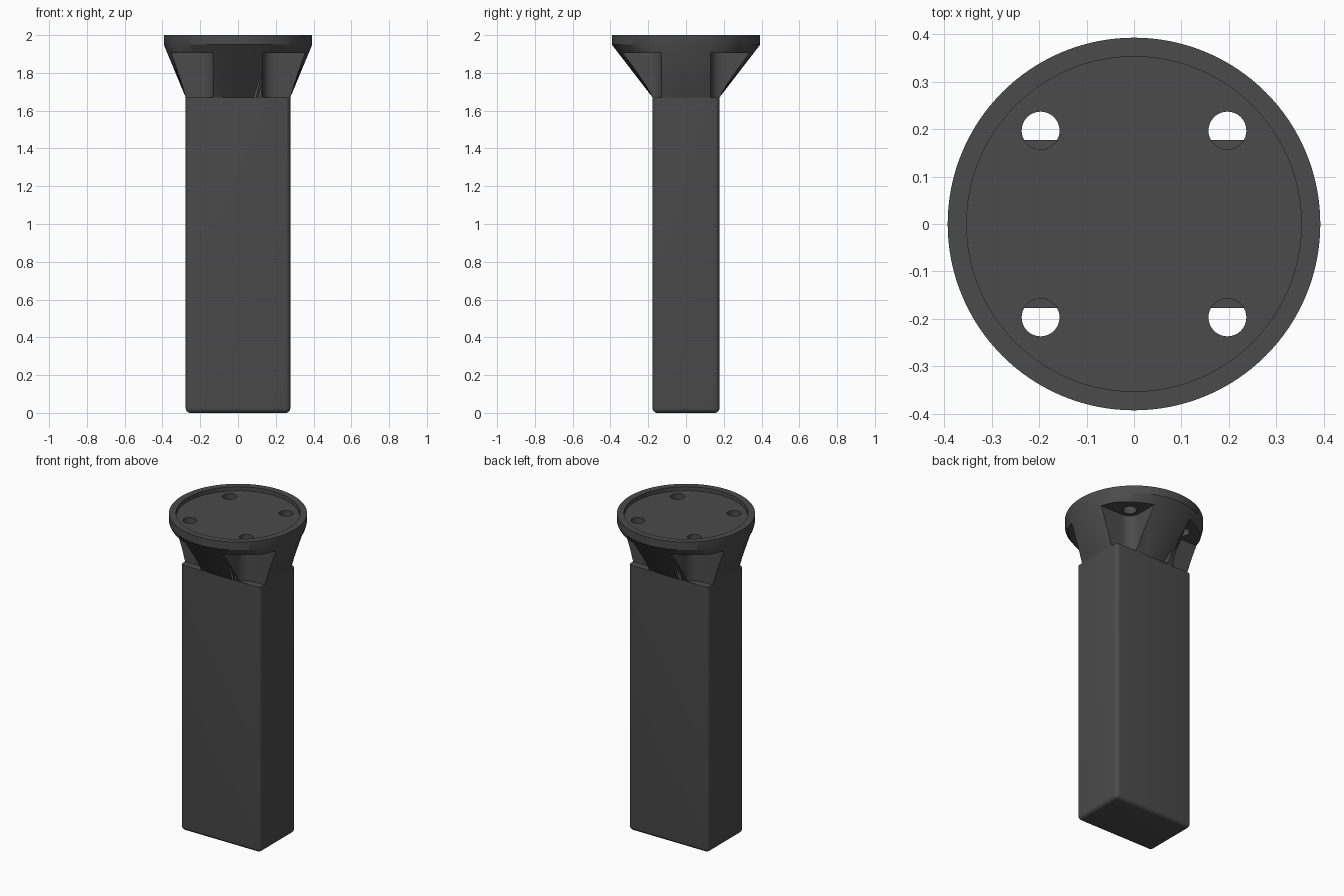
import bpy, bmesh
from math import sin, cos, pi

if "Cube" in bpy.data.objects:
    bpy.data.objects.remove(bpy.data.objects["Cube"])

HX, HY = 0.277, 0.177        # half width and depth of the post
NECK, RIM, TOP = 1.67, 1.95, 2.0
R_OUT, R_IN = 0.393, 0.353
SEG = 128

dark = bpy.data.materials.new("charcoal")
dark.diffuse_color = (0.07, 0.07, 0.07, 1)
dark.use_nodes = True
dark.node_tree.nodes["Principled BSDF"].inputs["Base Color"].default_value = dark.diffuse_color


def make(name, bm):
    bmesh.ops.recalc_face_normals(bm, faces=bm.faces)
    mesh = bpy.data.meshes.new(name)
    bm.to_mesh(mesh)
    bm.free()
    ob = bpy.data.objects.new(name, mesh)
    bpy.context.collection.objects.link(ob)
    mesh.materials.append(dark)
    return ob


def loft(name, rings):
    """Skin a stack of equal-length closed rings and cap both ends."""
    bm = bmesh.new()
    vs = [[bm.verts.new(p) for p in ring] for ring in rings]
    n = len(vs[0])
    for a, b in zip(vs, vs[1:]):
        for i in range(n):
            bm.faces.new((a[i], a[(i + 1) % n], b[(i + 1) % n], b[i]))
    bm.faces.new(vs[0][::-1])
    bm.faces.new(vs[-1])
    return make(name, bm)


def circle(r, z, cx=0, cy=0, n=SEG):
    return [(cx + r * cos(2 * pi * i / n), cy + r * sin(2 * pi * i / n), z) for i in range(n)]


def rectangle(z):
    pts = []
    for x, y, _ in circle(1, 0):
        k = min(HX / max(abs(x), 1e-9), HY / max(abs(y), 1e-9))
        pts.append((x * k, y * k, z))
    return pts


def smooth(ob):
    bpy.ops.object.select_all(action='DESELECT')
    ob.select_set(True)
    bpy.context.view_layer.objects.active = ob
    bpy.ops.object.shade_smooth_by_angle(angle=0.5)


# Post: box with rounded uprights and bottom, flat top
bm = bmesh.new()
bmesh.ops.create_cube(bm, size=1)
for v in bm.verts:
    v.co = (v.co.x * 2 * HX, v.co.y * 2 * HY, (v.co.z + 0.5) * NECK)
edges = [e for e in bm.edges if min(v.co.z for v in e.verts) < 0.1]
bmesh.ops.bevel(bm, geom=edges, offset=0.025, segments=6, profile=0.5, affect='EDGES')
smooth(make("post", bm))

# Flared head: rectangle blending to a round flange with a shallow recess
head = loft("flared_flange", [rectangle(NECK), circle(R_OUT, RIM), circle(R_OUT, TOP),
                              circle(R_IN, TOP), circle(R_IN, TOP - 0.025)])

# Four corner pockets with a rounded inner corner, and four bolt holes
INNER, BOLT, FAR = 0.13, 0.197, 0.6
FILLET = BOLT - INNER
profile = [(FAR, FAR), (INNER, FAR)]
for i in range(13):
    a = pi + i * pi / 24
    profile.append((BOLT + FILLET * cos(a), BOLT + FILLET * sin(a)))
profile.append((FAR, INNER))

for sx in (-1, 1):
    for sy in (-1, 1):
        pocket = loft("pocket_cutter", [[(sx * x, sy * y, z) for x, y in profile]
                                        for z in (1.5, 1.905)])
        hole = loft("hole_cutter", [circle(0.04, z, sx * BOLT, sy * BOLT, 32) for z in (1.8, 2.1)])
        for cutter in (pocket, hole):
            cutter.hide_render = True
            mod = head.modifiers.new("cut", 'BOOLEAN')
            mod.object, mod.operation, mod.solver = cutter, 'DIFFERENCE', 'EXACT'
            bpy.context.view_layer.objects.active = head
            bpy.ops.object.modifier_apply(modifier=mod.name)
            bpy.data.objects.remove(cutter)
smooth(head)
